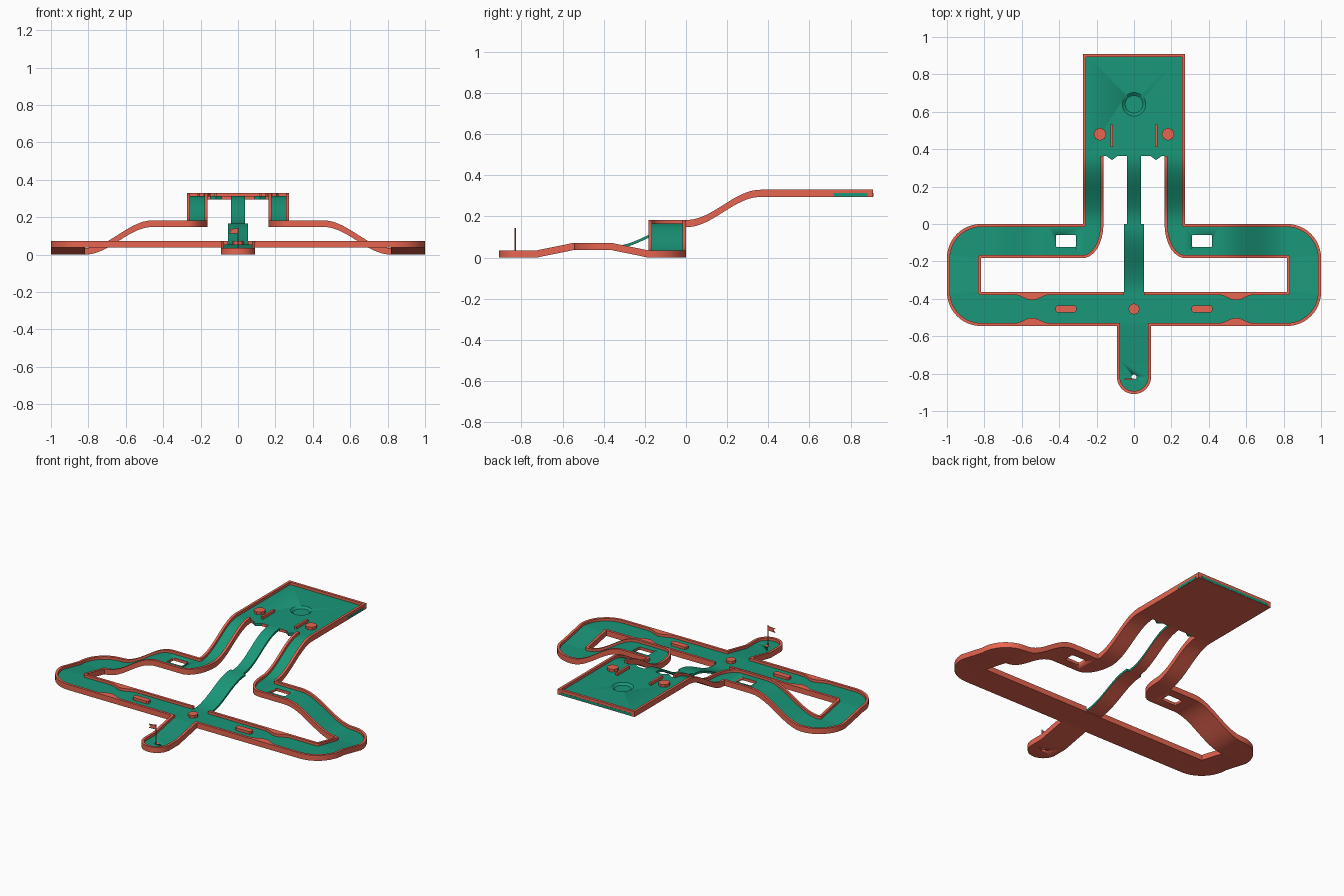
import bpy, bmesh, math
from mathutils import Matrix

if "Cube" in bpy.data.objects:
    bpy.data.objects.remove(bpy.data.objects["Cube"])

U = 2 / 11                      # grid module of the course
T, F, H = 0.016, 0.018, 0.035   # wall thickness, floor height, rim height
Z1, Z2, Z3 = 0.037, 0.148, 0.295  # level heights


def material(name, col):
    m = bpy.data.materials.new(name)
    m.diffuse_color = col
    m.use_nodes = True
    m.node_tree.nodes["Principled BSDF"].inputs["Base Color"].default_value = m.diffuse_color
    return m


RED = material("red_frame", (0.80, 0.13, 0.08, 1))
GREEN = material("green_felt", (0.01, 0.31, 0.19, 1))


def finish(name, bm, mirror=False):
    bmesh.ops.remove_doubles(bm, verts=bm.verts, dist=1e-5)
    bmesh.ops.recalc_face_normals(bm, faces=bm.faces)
    me = bpy.data.meshes.new(name)
    bm.to_mesh(me)
    bm.free()
    me.materials.append(RED)
    me.materials.append(GREEN)
    ob = bpy.data.objects.new(name, me)
    bpy.context.collection.objects.link(ob)
    bpy.ops.object.select_all(action='DESELECT')
    ob.select_set(True)
    bpy.context.view_layer.objects.active = ob
    bpy.ops.object.shade_smooth_by_angle(angle=math.radians(30))
    if mirror:
        ob.modifiers.new("mirror", 'MIRROR').use_mirror_merge = False
    return ob


def sweep(name, stations, rims=True, base=0.0, side=0, cap_end=True, mirror=False):
    """Channel through stations (outer A, inner A, inner B, outer B, z)."""
    bm = bmesh.new()
    h = H if rims else F
    rings = []
    for ao, ai, bi, bo, z in stations:
        prof = [(ao, base), (ao, h), (ai, h), (ai, F), (bi, F), (bi, h), (bo, h), (bo, base)]
        rings.append([bm.verts.new((p[0], p[1], z + dz)) for p, dz in prof])
    for r, s in zip(rings, rings[1:]):
        for i in range(8):
            j = (i + 1) % 8
            f = bm.faces.new((r[i], r[j], s[j], s[i]))
            f.material_index = 1 if i == 3 else 0 if i == 7 else side
    bm.faces.new(rings[0]).material_index = side
    if cap_end:
        bm.faces.new(rings[-1]).material_index = side
    return finish(name, bm, mirror)


def prism(name, pts, z0, z1, mat=0, shrink=1.0, upright=False, mirror=False):
    """Extruded outline; shrink tapers the bottom about the centre."""
    bm = bmesh.new()
    cx = sum(p[0] for p in pts) / len(pts)
    cy = sum(p[1] for p in pts) / len(pts)
    lo = [bm.verts.new((cx + (x - cx) * shrink, cy + (y - cy) * shrink, z0)) for x, y in pts]
    hi = [bm.verts.new((x, y, z1)) for x, y in pts]
    bm.faces.new(lo)
    bm.faces.new(hi)
    for i in range(len(pts)):
        j = (i + 1) % len(pts)
        bm.faces.new((lo[i], lo[j], hi[j], hi[i]))
    for f in bm.faces:
        f.material_index = mat
    if upright:
        bm.transform(Matrix.Rotation(math.pi / 2, 4, 'X'))
    return finish(name, bm, mirror)


def rect(cx, cy, w, d, c=0.0):
    a, b = w / 2, d / 2
    if not c:
        return [(cx - a, cy - b), (cx + a, cy - b), (cx + a, cy + b), (cx - a, cy + b)]
    return [(cx + x, cy + y) for x, y in ((-a + c, -b), (a - c, -b), (a, -b + c), (a, b - c),
                                          (a - c, b), (-a + c, b), (-a, b - c), (-a, -b + c))]


def circle(cx, cy, r, n):
    return [(cx + r * math.cos(2 * math.pi * i / n), cy + r * math.sin(2 * math.pi * i / n))
            for i in range(n)]


def cut(ob, cutter):
    m = ob.modifiers.new("cut", 'BOOLEAN')
    m.operation, m.solver, m.object = 'DIFFERENCE', 'EXACT', cutter
    ob.modifiers.move(len(ob.modifiers) - 1, 0)
    bpy.context.view_layer.objects.active = ob
    bpy.ops.object.modifier_apply(modifier="cut")
    bpy.data.objects.remove(cutter)


def ease(a, b, k):
    return a + (b - a) * (1 - math.cos(math.pi * k)) / 2


def across_x(y, half, z, t=T):
    return ((-half, y), (-half + t, y), (half - t, y), (half, y), z)


# Left half of the loop: ramp, turn, arm, outer turns, front track
S = []
for i in range(21):
    y = 2 * U * (1 - i / 20)
    S.append(((-1.5 * U, y), (-1.5 * U + T, y), (-.9 * U - T, y), (-.9 * U, y), ease(Z3, Z2, i / 20)))
for i in range(13):
    c, s = math.cos(math.pi * i / 24), math.sin(math.pi * i / 24)
    arc = lambda rx, ry: (-1.5 * U + rx * c, -ry * s)
    S.append((arc(0, 0), arc(T, T), arc(.6 * U - T, U - T), arc(.6 * U, U), Z2))
for i in range(21):
    x = -2.5 * U - 2 * U * i / 20
    S.append(((x, 0), (x, -T), (x, -U + T), (x, -U), ease(Z2, 0, i / 20)))
for cy, start, z in ((-U, 90, 0), (-2 * U, 180, Z1)):
    for i in range(13):
        a = math.radians(start + 90 * i / 12)
        arc = lambda r: (-4.5 * U + r * math.cos(a), cy + r * math.sin(a))
        S.append((arc(U), arc(U - T), arc(T), arc(0), z))
for i in range(17):             # chicane bulges in both walls
    d = -1 + i / 8
    x = -3 * U + d * U / 2
    t = T + 0.014 * (1 + math.cos(math.pi * d))
    S.append(((x, -3 * U), (x, -3 * U + t), (x, -2 * U - t), (x, -2 * U), Z1))
x = -U / 2
S.append(((x, -3 * U), (x, -3 * U + T), (x, -2 * U - T), (x, -2 * U), Z1))
loop = sweep("side_loop", S, mirror=True)
cut(loop, prism("arm_cutter", rect(-2 * U, -U / 2, .108, .066, .006), 0.1, 0.25))

# Crossing, its short back walls and the finish lane with a round end
sweep("crossing_floor", [across_x(-2 * U, U / 2, Z1, 0), across_x(-3 * U + T, U / 2, Z1, 0)], rims=False)
prism("crossing_wall", rect(-.0725, -2 * U - T / 2, .037, T), Z1 + F, Z1 + H, mirror=True)
L = [across_x(-3 * U + T, U / 2, Z1), across_x(-3 * U, U / 2, Z1), across_x(-4 * U, U / 2, 0)]
for i in range(13):
    c, s = math.cos(math.pi * i / 24), math.sin(math.pi * i / 24)
    r, q, cy = U / 2, U / 2 - T, -4.5 * U
    L.append(((-r * c, cy - r * s), (-q * c, cy - q * s), (q * c, cy - q * s), (r * c, cy - r * s), 0))
lane = sweep("finish_lane", L, cap_end=False)
cut(lane, prism("cup_cutter", circle(0, -4.5 * U, .013, 20), -.05, .1))

# Start platform with back wall, dished tee, edge strips and front lips
deck = sweep("platform", [across_x(2 * U, 1.5 * U, Z3), across_x(5 * U, 1.5 * U, Z3)])
cut(deck, prism("tee_cutter", circle(0, .64, .064, 40), Z3 + .006, Z3 + F + .001, 1, shrink=.74))
prism("platform_back_wall", rect(0, 5 * U - T / 2, 3 * U - 2 * T, T), Z3 + F, Z3 + H)
prism("platform_side_strip", rect(1.5 * U, .80, .002, .165), Z3 + .002, Z3 + F, 1)
prism("platform_back_strip", rect(0, 5 * U, .50, .002), Z3 + .002, Z3 + F, 1)
prism("platform_lip", [(-.148, 2 * U), (-.118, 2 * U - .022), (-.088, 2 * U)], Z3, Z3 + F, 1, mirror=True)

# Open centre ramp in two steps
N = 20
sweep("centre_ramp_upper", [across_x(2 * U * (1 - i / N), .038, ease(Z3, Z2, i / N), 0) for i in range(N + 1)],
      rims=False, base=.004, side=1)
sweep("centre_ramp_lower", [across_x(-2 * U * i / N, .054, ease(Z2, Z1, i / N), 0) for i in range(N + 1)],
      rims=False, base=.004, side=1)

# Obstacles
prism("platform_peg", circle(-U, .48, .034, 8), Z3 + F, Z3 + H, mirror=True)
prism("platform_bar", rect(-.118, .472, .014, .12), Z3 + F, Z3 + H, mirror=True)
prism("track_block", rect(-2 * U, -2.5 * U, .11, .036, .008), Z1 + F, Z1 + H, mirror=True)
prism("track_peg", circle(0, -2.5 * U, .03, 8), Z1 + F, Z1 + H)

# Flag beside the cup
prism("flag_pole", circle(0, -.83, .003, 10), F, .145)
prism("flag", [(0, .14), (-.05, .136), (-.036, .125), (-.05, .112), (0, .114)], .827, .833, upright=True)
